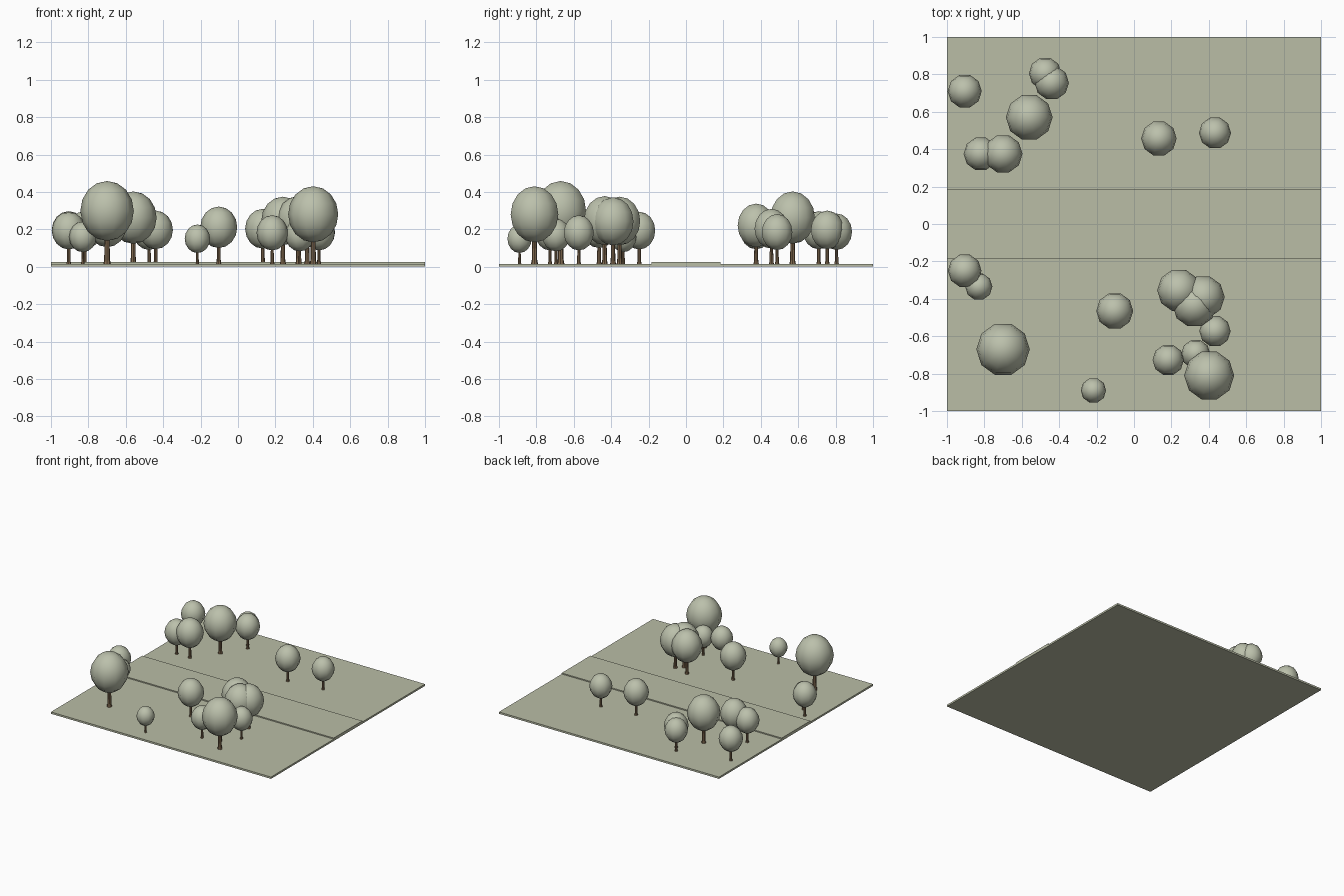
import bpy, bmesh, math

if "Cube" in bpy.data.objects:
    bpy.data.objects.remove(bpy.data.objects["Cube"])

def material(name, rgb):
    m = bpy.data.materials.new(name)
    m.diffuse_color = (*rgb, 1)
    m.use_nodes = True
    m.node_tree.nodes["Principled BSDF"].inputs["Base Color"].default_value = m.diffuse_color
    return m

leaf = material("pale sage", (0.50, 0.53, 0.41))
grass = material("pale olive", (0.49, 0.51, 0.38))
bark = material("bark brown", (0.22, 0.145, 0.08))

def finish(name, bm, mat, smooth):
    bmesh.ops.recalc_face_normals(bm, faces=bm.faces)
    for f in bm.faces:
        f.smooth = smooth
    me = bpy.data.meshes.new(name)
    bm.to_mesh(me)
    bm.free()
    me.materials.append(mat)
    ob = bpy.data.objects.new(name, me)
    bpy.context.collection.objects.link(ob)
    return ob

def slab(name, sx, sy, z0, z1, mat):
    bm = bmesh.new()
    bmesh.ops.create_cube(bm, size=1)
    for v in bm.verts:
        v.co = (v.co.x * sx, v.co.y * sy, z0 + (v.co.z + 0.5) * (z1 - z0))
    return finish(name, bm, mat, False)

def lathe(name, profile, sides, mat, smooth):
    """Turn a list of (radius, height) around z; the ends close to a point or cap."""
    bm = bmesh.new()
    rings = []
    for r, z in profile:
        if r < 1e-6:
            rings.append([bm.verts.new((0, 0, z))] * sides)
        else:
            rings.append([bm.verts.new((r * math.cos(math.tau * i / sides),
                                        r * math.sin(math.tau * i / sides), z))
                          for i in range(sides)])
    for a, b in zip(rings, rings[1:]):
        for i in range(sides):
            j = (i + 1) % sides
            quad = list(dict.fromkeys([a[i], a[j], b[j], b[i]]))
            bm.faces.new(quad)
    for ring in (rings[0], rings[-1]):
        if ring[0] is not ring[1]:
            bm.faces.new(ring)
    return finish(name, bm, mat, smooth)

# ground and the raised strip across it
GROUND = 0.015
slab("ground", 2, 2, 0, GROUND, grass)
slab("road_strip", 2, 0.37, GROUND - 0.003, 0.024, grass)

# trees: x, y, crown radius
trees = [
    (-0.905, 0.71, 0.091), (-0.475, 0.805, 0.087), (-0.44, 0.755, 0.092),
    (-0.56, 0.57, 0.125), (-0.82, 0.375, 0.091), (-0.70, 0.375, 0.104),
    (0.133, 0.457, 0.095), (0.433, 0.487, 0.086),
    (-0.905, -0.25, 0.09), (-0.83, -0.335, 0.073), (-0.70, -0.67, 0.143),
    (-0.103, -0.465, 0.099), (-0.217, -0.89, 0.068),
    (0.24, -0.355, 0.116), (0.37, -0.39, 0.115), (0.323, -0.435, 0.117),
    (0.433, -0.573, 0.084), (0.183, -0.727, 0.084), (0.33, -0.695, 0.078),
    (0.402, -0.81, 0.134),
]

RINGS = 8
for n, (x, y, r) in enumerate(trees, 1):
    # trunk with a slight flare at the foot
    trunk = lathe(f"trunk_{n:02d}",
                  [(0.14 * r, 0), (0.11 * r, 0.15 * r), (0.085 * r, 1.2 * r)],
                  8, bark, False)
    # egg-shaped crown
    egg = [(r * math.sin(math.pi * k / RINGS),
            1.98 * r - 1.12 * r * math.cos(math.pi * k / RINGS))
           for k in range(RINGS + 1)]
    crown = lathe(f"crown_{n:02d}", egg, 10, leaf, True)
    for ob in (trunk, crown):
        ob.location = (x, y, GROUND)
